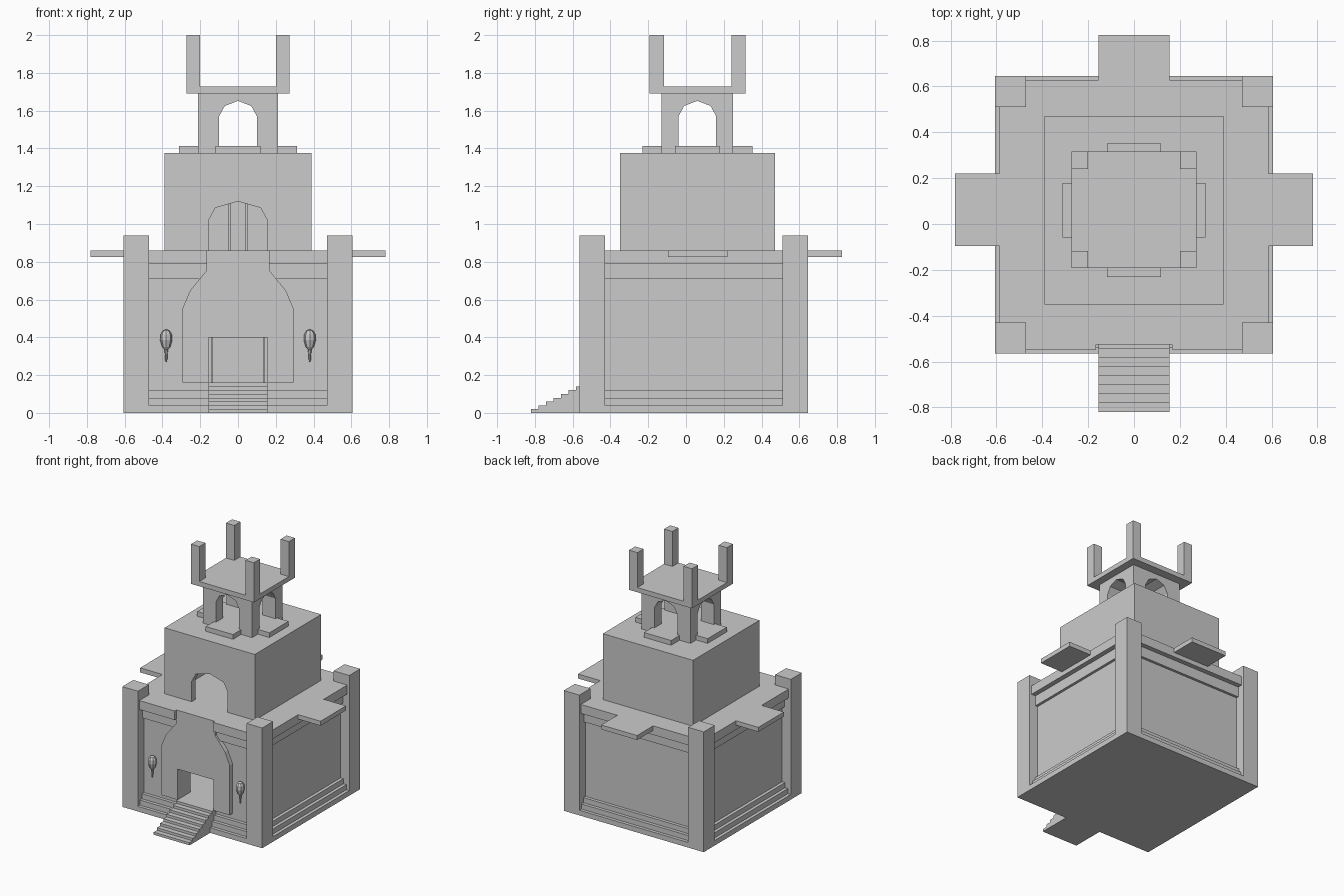
import bpy, bmesh, math

if "Cube" in bpy.data.objects:
    bpy.data.objects.remove(bpy.data.objects["Cube"])

CY = 0.04   # centre of the lower block
TY = 0.06   # centre of the tower and belfry


def finish(name, bm):
    bmesh.ops.recalc_face_normals(bm, faces=bm.faces)
    me = bpy.data.meshes.new(name)
    bm.to_mesh(me)
    bm.free()
    ob = bpy.data.objects.new(name, me)
    bpy.context.collection.objects.link(ob)
    return ob


def box(name, x0, x1, y0, y1, z0, z1):
    bm = bmesh.new()
    bmesh.ops.create_cube(bm, size=1)
    for v in bm.verts:
        v.co = (x0 if v.co.x < 0 else x1, y0 if v.co.y < 0 else y1,
                z0 if v.co.z < 0 else z1)
    return finish(name, bm)


def tier(name, r, z0, z1, cy=CY):
    return box(name, -r, r, cy - r, cy + r, z0, z1)


def prism(name, half, y0, y1, turn=False):
    """Extrude a mirrored (x, z) outline along y, or along x when turned."""
    pts = half + [(-x, z) for x, z in reversed(half) if x > 0]
    bm = bmesh.new()
    f = bm.faces.new([bm.verts.new((x, y0, z)) for x, z in pts])
    ext = bmesh.ops.extrude_face_region(bm, geom=[f])['geom']
    for v in ext:
        if isinstance(v, bmesh.types.BMVert):
            v.co.y = y1
    if turn:
        for v in bm.verts:
            v.co.x, v.co.y = v.co.y, -v.co.x + TY
    return finish(name, bm)


def cut(ob, cutter):
    cutter.hide_render = True
    m = ob.modifiers.new('cut', 'BOOLEAN')
    m.operation = 'DIFFERENCE'
    m.solver = 'EXACT'
    m.object = cutter
    bpy.context.view_layer.update()
    ev = ob.evaluated_get(bpy.context.evaluated_depsgraph_get())
    me = bpy.data.meshes.new_from_object(ev)
    ob.modifiers.clear()
    ob.data = me
    bpy.data.objects.remove(cutter)


# stepped plinth
for i, r in enumerate((0.605, 0.58, 0.555)):
    tier(f'plinth_step_{i}', r, 0.04 * i, 0.04 * (i + 1))

# hollow ground floor with doorway
wall = tier('lower_wall', 0.53, 0.12, 0.79)
cut(wall, box('room', -0.45, 0.45, -0.365, 0.50, 0.16, 0.70))
cut(wall, box('door', -0.155, 0.155, -0.7, -0.3, 0.16, 0.40))
tier('upper_band', 0.55, 0.71, 0.79)

# roof slab, notched where the portal rises through it
slab = tier('roof_slab', 0.587, 0.79, 0.86)
cut(slab, box('notch', -0.165, 0.165, -0.7, -0.525, 0.7, 0.95))

# corner pillars
for i, x in enumerate((-0.605, 0.47)):
    for j, y in enumerate((-0.565, 0.51)):
        box(f'corner_pillar_{i}{j}', x, x + 0.135, y, y + 0.135, 0, 0.94)

# balconies on the two sides and the back
for n, s in (('left', -1), ('right', 1)):
    box(f'balcony_{n}', s * 0.587, s * 0.78, -0.095, 0.22, 0.825, 0.86)
box('balcony_back', -0.155, 0.155, 0.627, 0.825, 0.825, 0.86)

# portal surround
portal = prism('portal', [(0.295, 0.16), (0.295, 0.55), (0.255, 0.645),
                          (0.17, 0.75), (0.165, 0.86)], -0.525, -0.48)
cut(portal, box('door', -0.155, 0.155, -0.7, -0.4, 0.1, 0.40))

# front stairs as one stepped profile
bm = bmesh.new()
prof = [(-0.48, 0), (-0.82, 0)]
for i in range(8):
    y = -0.82 + 0.0395 * i
    prof += [(y, 0.02 * (i + 1)), (y + 0.0395 if i < 7 else -0.48, 0.02 * (i + 1))]
f = bm.faces.new([bm.verts.new((-0.155, y, z)) for y, z in dict.fromkeys(prof)])
for v in bmesh.ops.extrude_face_region(bm, geom=[f])['geom']:
    if isinstance(v, bmesh.types.BMVert):
        v.co.x = 0.155
finish('front_stairs', bm)

# wall torches beside the portal
TORCH = [(0.0, 0.27), (0.005, 0.275), (0.009, 0.335), (0.022, 0.35),
         (0.032, 0.385), (0.03, 0.415), (0.018, 0.435), (0.0, 0.443)]
for n, s in (('left', -1), ('right', 1)):
    bm = bmesh.new()
    vs = [bm.verts.new((r, 0, z)) for r, z in TORCH]
    es = [bm.edges.new(p) for p in zip(vs, vs[1:])]
    bmesh.ops.spin(bm, geom=vs + es, cent=(0, 0, 0), axis=(0, 0, 1),
                   angle=math.tau, steps=8)
    bmesh.ops.remove_doubles(bm, verts=bm.verts, dist=0.0005)
    finish(f'torch_{n}', bm).location = (s * 0.38, -0.515, 0)

# hollow tower with arched doorway
tower = box('tower', -0.39, 0.39, -0.35, 0.47, 0.86, 1.375)
cut(tower, box('tower_room', -0.345, 0.345, -0.305, 0.425, 0.8, 1.33))
cut(tower, prism('tower_arch', [(0.155, 0.8), (0.155, 1.02), (0.12, 1.085),
                                (0.0, 1.12)], -0.5, -0.2))

# thin uprights inside both rooms
for n, s in (('left', -1), ('right', 1)):
    box(f'tower_upright_{n}', s * 0.04, s * 0.05, 0.40, 0.425, 0.86, 1.33)
    box(f'room_upright_{n}', s * 0.132, s * 0.142, 0.47, 0.50, 0.16, 0.70)

# crossing floor pads under the belfry
box('belfry_pad_long', -0.118, 0.118, -0.23, 0.352, 1.375, 1.412)
for n, s in (('left', -1), ('right', 1)):
    box(f'belfry_pad_{n}', s * 0.118, s * 0.312, -0.058, 0.178, 1.375, 1.412)

# belfry with crossing arches
belfry = box('belfry', -0.212, 0.212, -0.13, 0.248, 1.375, 1.69)
ARCH = [(0.1, 1.3), (0.1, 1.57), (0.07, 1.625), (0.0, 1.652)]
cut(belfry, prism('arch_y', ARCH, -0.5, 0.6))
cut(belfry, prism('arch_x', ARCH, -0.5, 0.5, turn=True))

# belfry top slab and corner posts
box('belfry_slab', -0.272, 0.272, -0.192, 0.315, 1.69, 1.727)
for i, x in enumerate((-0.272, 0.2)):
    for j, y in enumerate((-0.192, 0.24)):
        box(f'belfry_post_{i}{j}', x, x + 0.072, y, y + 0.075, 1.727, 2.0)
